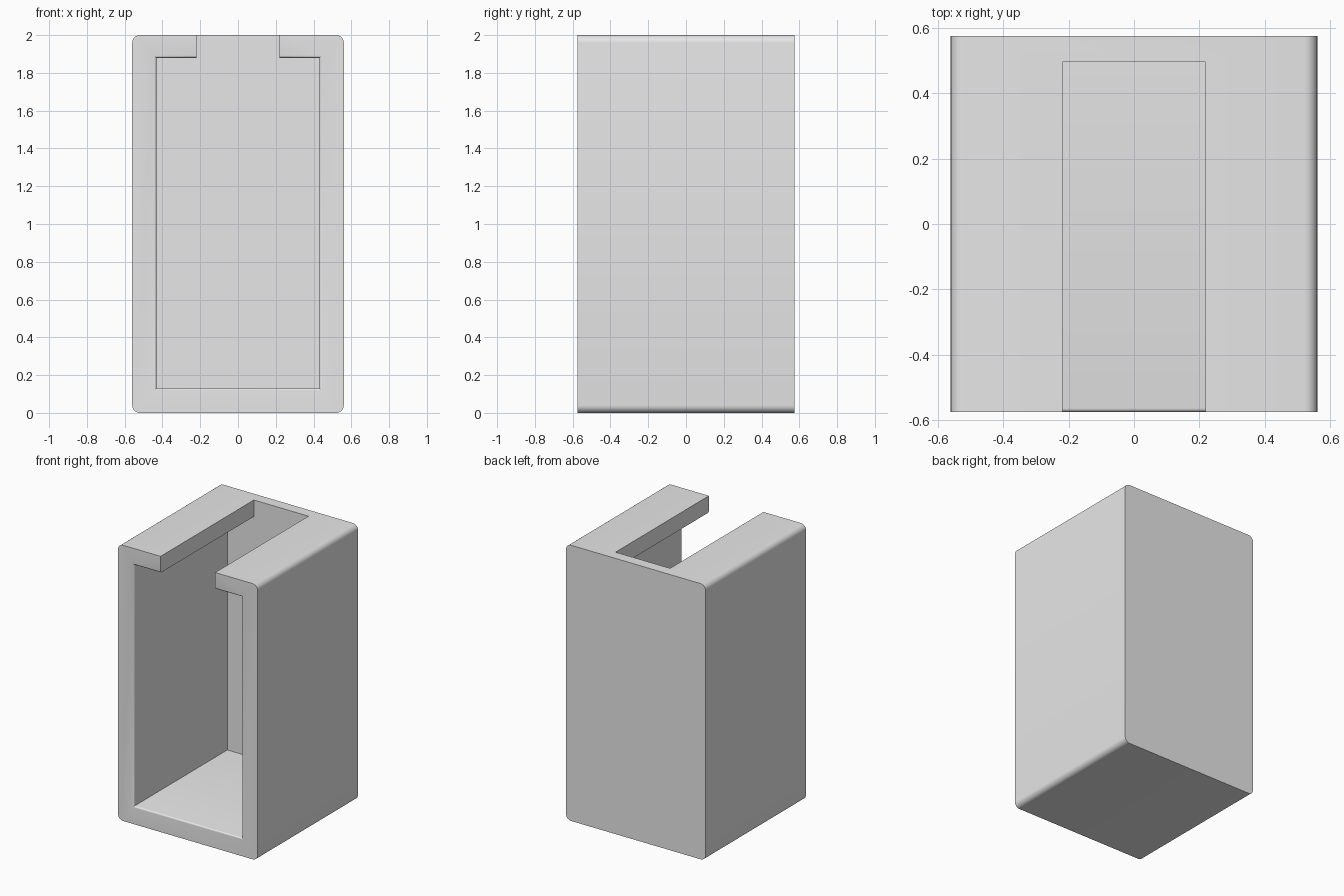
import bpy
import bmesh
from math import sin, cos, pi

default = bpy.data.objects.get("Cube")
if default:
    bpy.data.objects.remove(default, do_unlink=True)

W, D, H = 0.56, 0.575, 2.0          # half width, half depth, height
BACK = 0.495                        # inner face of the rear wall
CAV_W, CAV_LOW, CAV_TOP = 0.432, 0.13, 1.88
SLOT_W, LIP, CORNER = 0.219, 0.012, 0.04

grey = bpy.data.materials.new("light grey")
grey.use_nodes = True
grey.diffuse_color = (0.8, 0.8, 0.8, 1)
grey.node_tree.nodes["Principled BSDF"].inputs["Base Color"].default_value = (0.8, 0.8, 0.8, 1)


def make_object(name, bm):
    bmesh.ops.recalc_face_normals(bm, faces=bm.faces)
    mesh = bpy.data.meshes.new(name)
    bm.to_mesh(mesh)
    bm.free()
    mesh.materials.append(grey)
    obj = bpy.data.objects.new(name, mesh)
    bpy.context.collection.objects.link(obj)
    return obj


def loft(rings):
    """Closed solid through rectangles (y, half width, low z, high z)."""
    bm = bmesh.new()
    loops = [[bm.verts.new(p) for p in ((-w, y, lo), (w, y, lo), (w, y, hi), (-w, y, hi))]
             for y, w, lo, hi in rings]
    for a, b in zip(loops, loops[1:]):
        for i in range(4):
            j = (i + 1) % 4
            bm.faces.new((a[i], a[j], b[j], b[i]))
    bm.faces.new(loops[0])
    bm.faces.new(loops[-1])
    return bm


# Outer block, with the four edges that run front to back rounded
bm = loft([(-D, W, 0, H), (D, W, 0, H)])
long_edges = [e for e in bm.edges if abs(e.verts[0].co.y - e.verts[1].co.y) > D]
bmesh.ops.bevel(bm, geom=long_edges, offset=CORNER, segments=6, profile=0.5, affect='EDGES')
housing = make_object("open_housing", bm)

# Cavity cutter, flaring at the front to round the rim of the opening
rings = [(-D - 0.1, CAV_W + LIP, CAV_LOW - LIP, CAV_TOP + LIP)]
for k in range(5):
    a = k / 4 * pi / 2
    grow = LIP * (1 - sin(a))
    rings.append((-D + LIP * (1 - cos(a)), CAV_W + grow, CAV_LOW - grow, CAV_TOP + grow))
rings.append((BACK, CAV_W, CAV_LOW, CAV_TOP))
cavity = make_object("cavity_cutter", loft(rings))

# Slot cutter through the roof
slot = make_object("slot_cutter", loft([(-D - 0.2, SLOT_W, 1.5, H + 0.2), (BACK, SLOT_W, 1.5, H + 0.2)]))

bpy.context.view_layer.objects.active = housing
for cutter in (cavity, slot):
    mod = housing.modifiers.new(cutter.name, 'BOOLEAN')
    mod.operation = 'DIFFERENCE'
    mod.solver = 'EXACT'
    mod.object = cutter
    bpy.ops.object.modifier_apply(modifier=mod.name)
    bpy.data.objects.remove(cutter, do_unlink=True)

# Smooth the rounded edges, keep the rest crisp
bpy.ops.object.select_all(action='DESELECT')
housing.select_set(True)
bpy.ops.object.shade_smooth_by_angle(angle=pi / 6)
